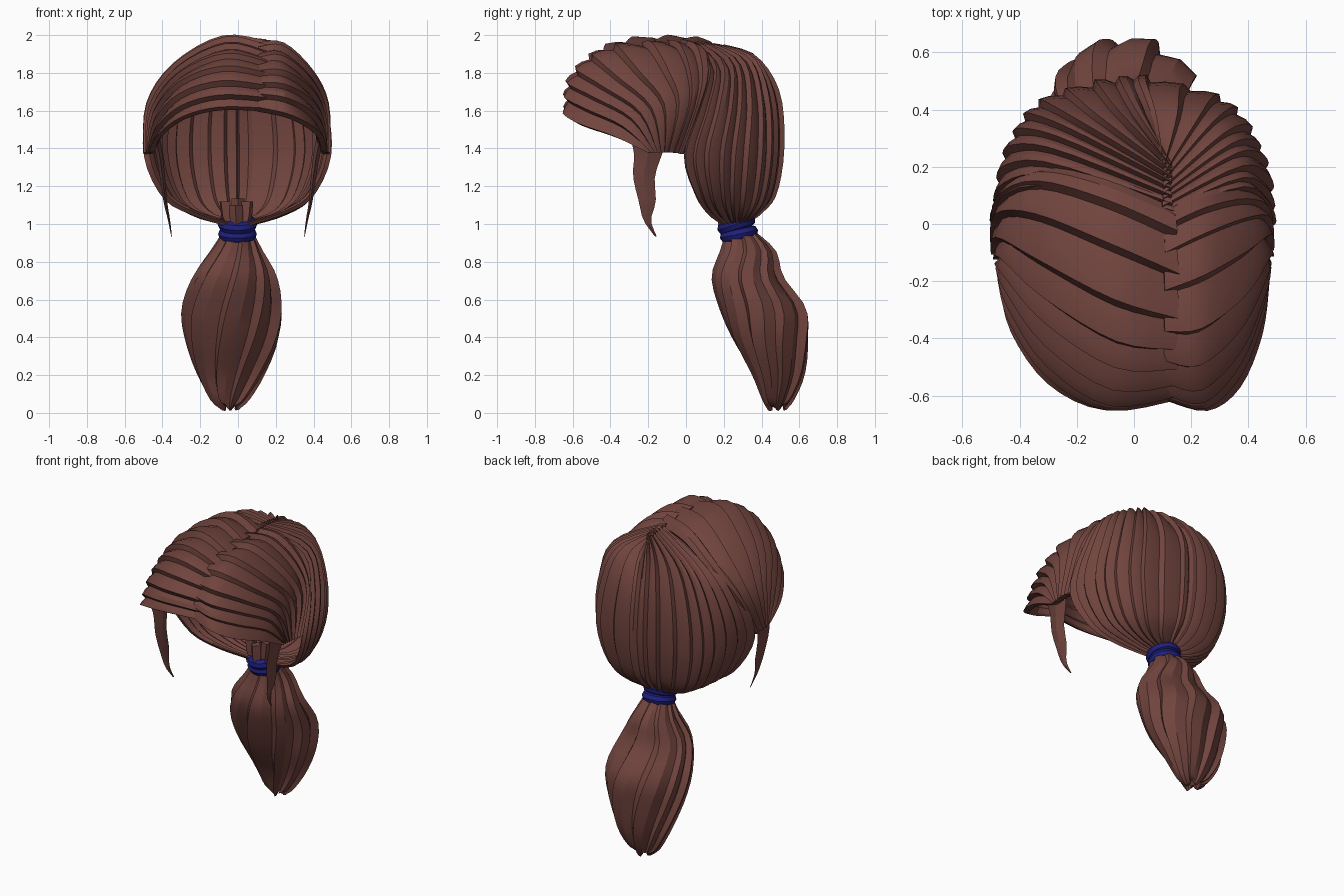
import bpy, bmesh, math, random
from mathutils import Vector, Matrix

if "Cube" in bpy.data.objects:
    bpy.data.objects.remove(bpy.data.objects["Cube"])

random.seed(4)


def material(name, rgb):
    m = bpy.data.materials.new(name)
    m.diffuse_color = (*rgb, 1)
    m.use_nodes = True
    m.node_tree.nodes["Principled BSDF"].inputs["Base Color"].default_value = m.diffuse_color
    return m


BROWN = material("brown hair", (0.165, 0.058, 0.048))
BLUE = material("navy band", (0.014, 0.014, 0.21))


def spline(pts, x):
    """Smooth curve through pts, x from 0 to 1."""
    n = len(pts) - 1
    x = min(max(x, 0), 1) * n
    i = min(int(x), n - 1)
    f = x - i
    a, b, c, d = pts[max(i - 1, 0)], pts[i], pts[i + 1], pts[min(i + 2, n)]
    return 0.5 * (2 * b + (c - a) * f + (2 * a - 5 * b + 4 * c - d) * f * f
                  + (3 * b - a - 3 * c + d) * f ** 3)


def tube(bm, rings):
    """Closed strand through a list of point rings."""
    rows = [[bm.verts.new(p) for p in r] for r in rings]
    k = len(rows[0])
    for a, b in zip(rows, rows[1:]):
        for i in range(k):
            j = (i + 1) % k
            bm.faces.new((a[i], a[j], b[j], b[i]))
    bm.faces.new(rows[0])
    bm.faces.new(rows[-1][::-1])


def finish(name, bm, mat):
    bmesh.ops.recalc_face_normals(bm, faces=bm.faces[:])
    me = bpy.data.meshes.new(name)
    bm.to_mesh(me)
    bm.free()
    me.materials.append(mat)
    ob = bpy.data.objects.new(name, me)
    bpy.context.collection.objects.link(ob)
    bpy.ops.object.select_all(action='DESELECT')
    bpy.context.view_layer.objects.active = ob
    ob.select_set(True)
    bpy.ops.object.shade_smooth_by_angle(angle=math.radians(25))
    return ob


# Lock cross-section: (position across the lock, height as a share of the ridge)
SECTION = [(-0.06, -0.5), (0.18, 1.0), (0.6, 0.6), (1.1, -0.4), (0.8, -1.5), (0.3, -1.0)]


def locks(name, surface, count, steps, ridge):
    """Overlapping strands laid side by side over a surface(u, t) -> point, outward."""
    edges = [0.0]
    for _ in range(count):
        edges.append(edges[-1] + random.uniform(0.7, 1.3))
    edges = [e / edges[-1] for e in edges]
    bm = bmesh.new()
    for a, b in zip(edges, edges[1:]):
        size = random.uniform(0.8, 1.15)
        rings = []
        for s in range(steps + 1):
            t = s / steps
            ring = []
            for w, h in SECTION:
                p, out = surface(a + (b - a) * w, t)
                ring.append(p + out * h * size * ridge(t))
            rings.append(ring)
        tube(bm, rings)
    return finish(name, bm, BROWN)


HEAD = Vector((0, -0.05, 1.42))


def sheet(guides):
    """Surface blended across a row of guide strands."""
    def surface(u, t):
        p = spline([spline(g, t) for g in guides], u)
        return p, (p - HEAD).normalized()
    return surface


# Front hair: strands from the parting swept round to the ear
FRONT = [
    [(.15, -.59, 1.60), (-.10, -.63, 1.605), (-.29, -.545, 1.555), (-.415, -.37, 1.46), (-.455, -.20, 1.38)],
    [(.15, -.57, 1.75), (-.08, -.60, 1.78), (-.30, -.455, 1.71), (-.43, -.26, 1.56), (-.465, -.16, 1.38)],
    [(.15, -.42, 1.89), (-.06, -.39, 1.94), (-.31, -.24, 1.82), (-.455, -.11, 1.62), (-.475, -.12, 1.38)],
    [(.15, -.17, 1.94), (-.08, -.07, 1.97), (-.33, .03, 1.83), (-.465, .03, 1.63), (-.48, -.08, 1.38)],
    [(.14, .06, 1.95), (-.10, .16, 1.945), (-.32, .20, 1.81), (-.455, .12, 1.62), (-.48, -.01, 1.37)],
]
left = [[Vector(p) for p in g] for g in FRONT]
right = [[Vector((.12 + (.12 - p.x) * .58, p.y - (0, .04, .07, .04, 0)[j],
                  p.z - (.035 if j in (1, 2) else 0)))
          for j, p in enumerate(g)] for g in left]
for g in right[:2]:
    for j, back in ((1, .04), (2, .06), (3, .03)):
        g[j].y += back
for side, g in (("left", left), ("right", right)):
    locks("front_hair_" + side, sheet(g), 9, 16, lambda t: .028 - .008 * t)

# Back hair: strands from the crown gathered into the band
BACK = [
    [(.14, .02, 1.95), (-.30, .12, 1.82), (-.455, .07, 1.61), (-.478, -.01, 1.36), (-.385, .05, 1.15), (-.24, .11, 1.06), (-.05, .20, .995)],
    [(.13, .09, 1.95), (-.27, .24, 1.84), (-.42, .25, 1.64), (-.445, .21, 1.38), (-.365, .21, 1.15), (-.23, .23, 1.05), (-.055, .25, 1.0)],
    [(.13, .16, 1.94), (-.17, .34, 1.86), (-.29, .41, 1.66), (-.32, .42, 1.38), (-.27, .39, 1.15), (-.18, .34, 1.05), (-.04, .30, 1.01)],
    [(.13, .21, 1.93), (.05, .37, 1.86), (.00, .488, 1.68), (.00, .51, 1.40), (.00, .475, 1.17), (.00, .40, 1.07), (.00, .32, 1.01)],
]
left = [[Vector(p) for p in g] for g in BACK]
right = [[Vector((-p.x + (.23, .06, 0, 0, 0, 0, 0)[j], p.y, p.z)) for j, p in enumerate(g)]
         for g in left]
for g in (left[-1], right[-1]):
    g[1].x = .05
for side, g in (("left", left), ("right", right)):
    locks("back_hair_" + side, sheet(g), 10, 22,
          lambda t: min(1, .6 + 3 * t) * (.028 - .017 * t))

# Ponytail: strands round a bent, swelling axis (z, centre x, centre y, radius x, radius y)
TAIL = [Vector(r) for r in (
    (.97, 0, .28, .065, .065), (.86, -.01, .325, .12, .13), (.72, -.02, .325, .20, .165),
    (.55, -.03, .41, .24, .205), (.38, -.03, .45, .22, .175), (.20, -.04, .49, .155, .115),
    (.07, -.045, .49, .085, .065), (.03, -.04, .485, .035, .04))]


def tail_surface(u, t):
    z, cx, cy, rx, ry = spline(TAIL, t)
    a = 2 * math.pi * u - 1.1 * t
    out = Vector((math.cos(a), math.sin(a), 0))
    return Vector((cx + rx * out.x, cy + ry * out.y, z + .02 * t ** 8 * math.sin(26 * u))), out


locks("ponytail", tail_surface, 9, 20, lambda t: .008 + .024 * math.sin(math.pi * t))

# Loose wisps in front of the ears (z, front y, back y, x)
WISP = [(1.45, -.29, -.10, .435), (1.36, -.275, -.13, .415), (1.25, -.28, -.165, .40),
        (1.12, -.25, -.16, .385), (1.02, -.225, -.185, .365), (.935, -.165, -.155, .352)]
for side, sx in (("left", -1), ("right", 1)):
    bm = bmesh.new()
    rows = [Vector(r) for r in WISP]
    rings = []
    for s in range(13):
        z, y0, y1, x = spline(rows, s / 12)
        h = .022 * (1 - s / 13)
        m = (y0 + y1) / 2
        rings.append([(sx * x, y0, z), (sx * (x + h), m, z),
                      (sx * x, y1, z), (sx * (x - h), m, z)])
    tube(bm, rings)
    finish("wisp_" + side, bm, BROWN)

# Short gathered ends fanning out above the band
bm = bmesh.new()
for x, y, top in ((-.07, .23, 1.12), (-.01, .20, 1.10), (.05, .23, 1.12), (0, .27, 1.135)):
    rings = []
    for z, r, spread in ((.97, .025, .5), (1.04, .036, .85), (top, .034, 1)):
        rings.append([(x * spread + r * math.cos(a), y + r * math.sin(a), z)
                      for a in (x * 9 + k * math.pi / 2 for k in range(4))])
    tube(bm, rings)
finish("gathered_ends", bm, BROWN)

# Hair band: two stacked, tilted rings
bm = bmesh.new()
for z, radius, tilt in ((-.027, .069, 12), (.027, .071, 18)):
    turn = Matrix.Rotation(math.radians(tilt), 3, 'X')
    grid = []
    for i in range(24):
        a = 2 * math.pi * i / 24
        ring = []
        for k in range(8):
            b = 2 * math.pi * k / 8
            r = radius + .034 * math.cos(b)
            p = Vector((r * math.cos(a), r * math.sin(a), z + .034 * math.sin(b)))
            ring.append(bm.verts.new(turn @ p + Vector((-.003, .275, .973))))
        grid.append(ring)
    for i in range(24):
        for k in range(8):
            j, m = (i + 1) % 24, (k + 1) % 8
            bm.faces.new((grid[i][k], grid[j][k], grid[j][m], grid[i][m]))
finish("hair_band", bm, BLUE)
